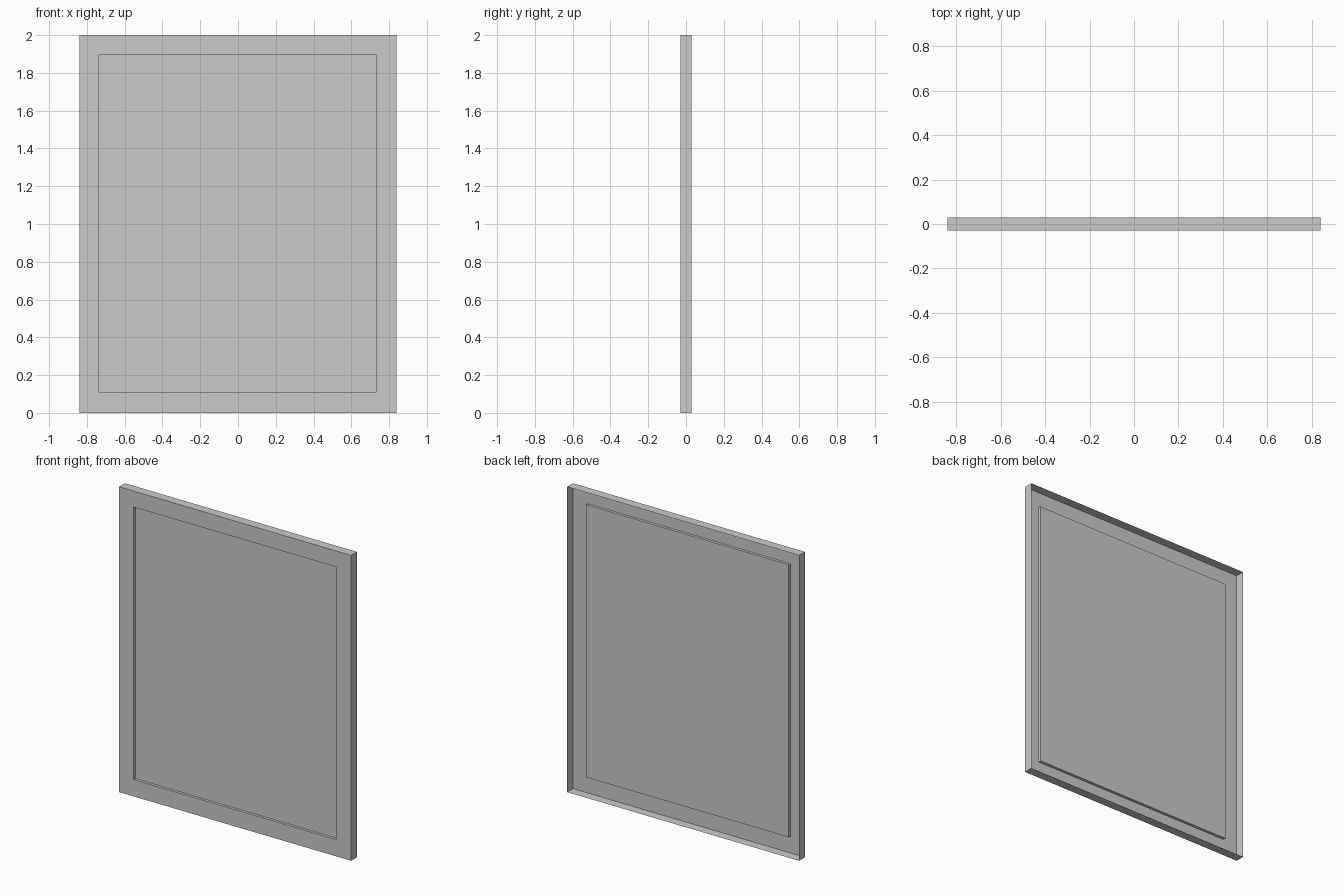
import bpy
import bmesh

if "Cube" in bpy.data.objects:
    bpy.data.objects.remove(bpy.data.objects["Cube"])

FRONT, BACK = -0.03, 0.03
RECESS = 0.018

bm = bmesh.new()


def ring(x0, x1, z0, z1, y):
    """Rectangular loop of vertices in a plane of constant y."""
    return [bm.verts.new((x, y, z))
            for x, z in ((x0, z0), (x1, z0), (x1, z1), (x0, z1))]


def bridge(a, b):
    """Join two rectangular loops with four quads."""
    for i in range(4):
        j = (i + 1) % 4
        bm.faces.new((a[i], a[j], b[j], b[i]))


# Thin shell, open at the back: side walls, front border, recess walls
outer = (-0.84, 0.84, 0.0, 2.0)
inner = (-0.736, 0.732, 0.11, 1.895)
loops = [ring(*outer, BACK), ring(*outer, FRONT),
         ring(*inner, FRONT), ring(*inner, FRONT + RECESS)]
for a, b in zip(loops, loops[1:]):
    bridge(a, b)

# Recessed centre panel
panel = bm.faces.new(loops[-1])

# Make all faces agree, with the panel facing the front
bmesh.ops.recalc_face_normals(bm, faces=bm.faces)
if panel.normal.y > 0:
    bmesh.ops.reverse_faces(bm, faces=bm.faces)

mesh = bpy.data.meshes.new("recessed_panel")
bm.to_mesh(mesh)
bm.free()
obj = bpy.data.objects.new("recessed_panel", mesh)
bpy.context.collection.objects.link(obj)
